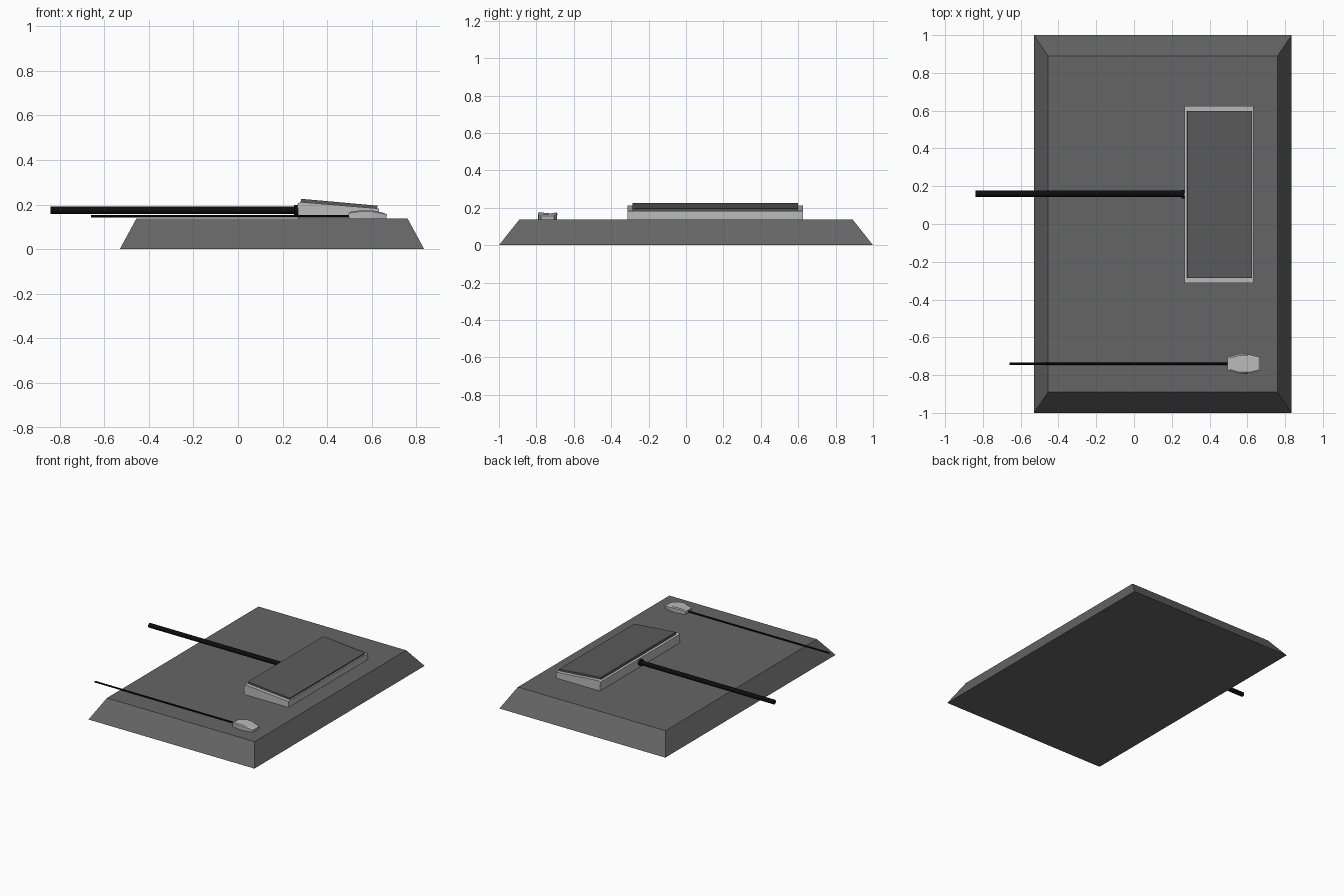
import bpy, bmesh, math
from mathutils import Matrix, Vector

if "Cube" in bpy.data.objects:
    bpy.data.objects.remove(bpy.data.objects["Cube"])


def material(name, v):
    m = bpy.data.materials.new(name)
    m.diffuse_color = (v, v, v, 1)
    m.use_nodes = True
    m.node_tree.nodes["Principled BSDF"].inputs["Base Color"].default_value = m.diffuse_color
    return m


DESK = material("desk grey", 0.13)
KEYS = material("key grey", 0.105)
SHELL = material("light grey", 0.50)
BLACK = material("cable black", 0.004)


def finish(name, bm, mat):
    bmesh.ops.recalc_face_normals(bm, faces=bm.faces)
    me = bpy.data.meshes.new(name)
    bm.to_mesh(me)
    bm.free()
    me.materials.append(mat)
    ob = bpy.data.objects.new(name, me)
    bpy.context.collection.objects.link(ob)
    return ob


def loft(name, rings, mat):
    """Join matching rings of points and cap both ends."""
    bm = bmesh.new()
    rows = [[bm.verts.new(p) for p in r] for r in rings]
    n = len(rows[0])
    for a, b in zip(rows, rows[1:]):
        for i in range(n):
            j = (i + 1) % n
            bm.faces.new((a[i], a[j], b[j], b[i]))
    bm.faces.new(rows[0][::-1])
    bm.faces.new(rows[-1])
    return finish(name, bm, mat)


def rect(x0, x1, y0, y1, z):
    return [(x0, y0, z), (x1, y0, z), (x1, y1, z), (x0, y1, z)]


def extrude_y(name, profile, y0, y1, mat):
    return loft(name, [[(x, y, z) for x, z in profile] for y in (y0, y1)], mat)


def rod_x(name, x0, x1, y, z, r, sides, mat):
    bm = bmesh.new()
    bmesh.ops.create_cone(bm, cap_ends=True, segments=sides, radius1=r, radius2=r,
                          depth=x1 - x0,
                          matrix=Matrix.Translation(Vector(((x0 + x1) / 2, y, z)))
                          @ Matrix.Rotation(math.pi / 2, 4, 'Y'))
    return finish(name, bm, mat)


# Desk slab with bevelled sides
loft("desk_slab", [rect(-0.53, 0.835, -1, 1, 0),
                   rect(-0.455, 0.76, -0.89, 0.89, 0.138)], DESK)

# Keyboard wedge and the raised key bed that follows its slope
extrude_y("keyboard_case", [(0.27, 0.137), (0.633, 0.137), (0.633, 0.182),
                            (0.285, 0.211), (0.267, 0.205)], -0.312, 0.625, SHELL)
extrude_y("key_bed", [(0.279, 0.20), (0.622, 0.175), (0.626, 0.195),
                      (0.283, 0.226)], -0.285, 0.598, KEYS)

# Keyboard cable and its collar
rod_x("keyboard_cable", -0.84, 0.275, 0.16, 0.175, 0.0165, 16, BLACK)
rod_x("cable_collar", 0.251, 0.272, 0.157, 0.175, 0.023, 16, BLACK)

# Mouse: half outline (x, half width, top height) mirrored across its centre line
MY = -0.74
half = [(0.495, 0.035, 0.168), (0.56, 0.052, 0.176),
        (0.605, 0.050, 0.174), (0.668, 0.035, 0.162)]
outline = [(x, -w, h) for x, w, h in half] + [(x, w, h) for x, w, h in half[::-1]]


def mouse_ring(scale, top):
    return [(0.58 + (x - 0.58) * scale, MY + w * scale, h - 0.006 if top == 1 else
             h if top else 0.137) for x, w, h in outline]


loft("mouse_body", [mouse_ring(0.97, 0), mouse_ring(1, 1), mouse_ring(0.86, 2)], SHELL)
rod_x("mouse_cable", -0.66, 0.50, MY, 0.148, 0.006, 10, BLACK)
